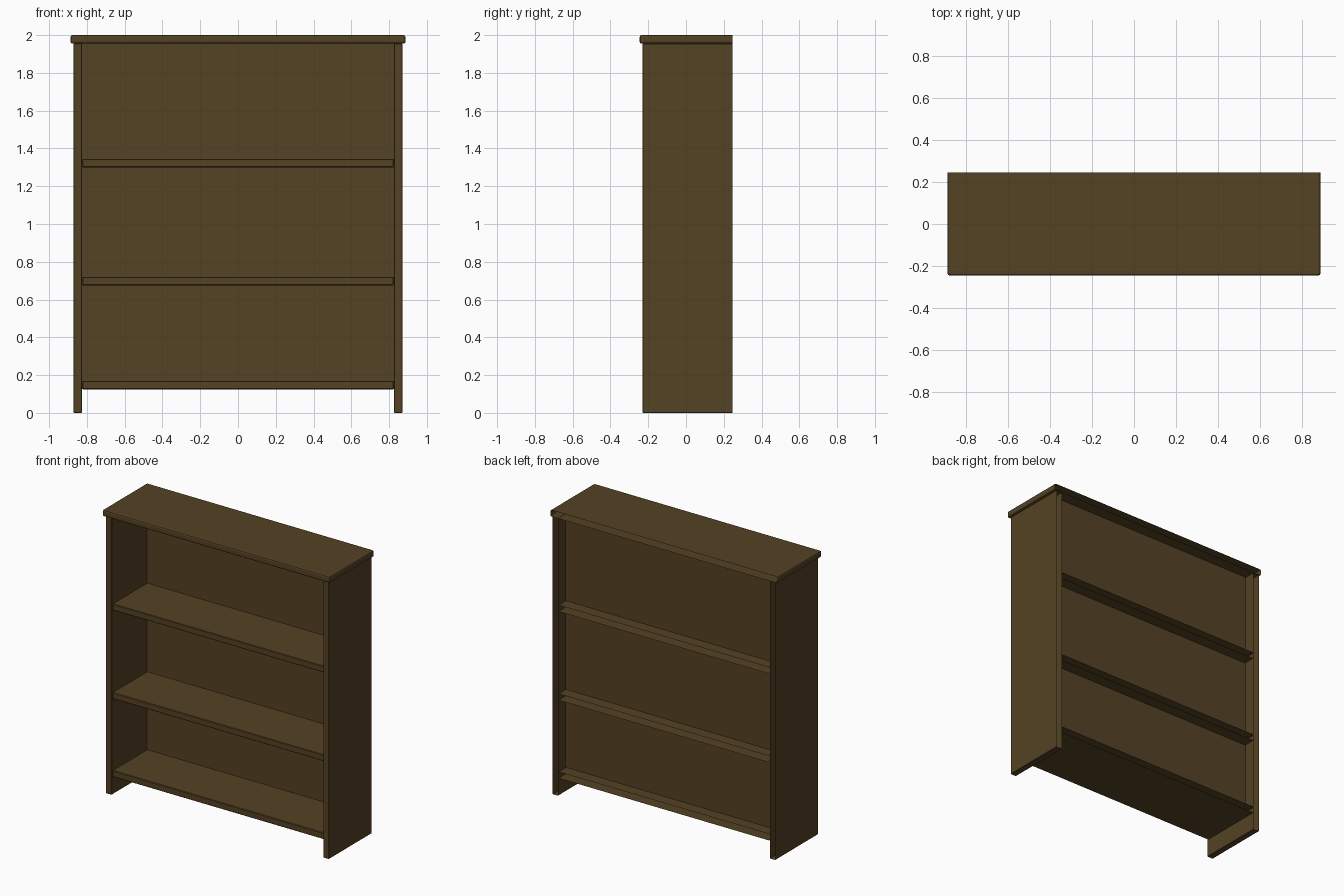
import bpy, bmesh

if "Cube" in bpy.data.objects:
    bpy.data.objects.remove(bpy.data.objects["Cube"])

# Single dark wood colour
wood = bpy.data.materials.new("dark_wood")
wood.diffuse_color = (0.090, 0.054, 0.018, 1)
wood.use_nodes = True
wood.node_tree.nodes["Principled BSDF"].inputs["Base Color"].default_value = wood.diffuse_color


def finish(name, bm):
    mesh = bpy.data.meshes.new(name)
    bm.to_mesh(mesh)
    bm.free()
    mesh.materials.append(wood)
    obj = bpy.data.objects.new(name, mesh)
    bpy.context.collection.objects.link(obj)
    return obj


def board(name, lo, hi, bevel, segments=1):
    """Softened board, left open along its hidden back edge (+y)."""
    bm = bmesh.new()
    bmesh.ops.create_cube(bm, size=1)
    for v in bm.verts:
        v.co = [lo[i] if v.co[i] < 0 else hi[i] for i in range(3)]
    bm.normal_update()
    back = [f for f in bm.faces if f.normal.y > 0.9]
    bmesh.ops.delete(bm, geom=back, context='FACES')
    edges = [e for e in bm.edges if len(e.link_faces) == 2]
    bmesh.ops.bevel(bm, geom=edges, offset=bevel, segments=segments,
                    profile=0.5, affect='EDGES', clamp_overlap=True)
    return finish(name, bm)


BACK = 0.245
INNER, OUTER = 0.825, 0.87

# Top slab with eased edges
board("top", (-0.887, -0.245, 1.955), (0.887, BACK, 2.0), 0.01, 2)

# Upright side panels
for side, x0, x1 in (("left", -OUTER, -INNER), ("right", INNER, OUTER)):
    board(side + "_side", (x0, -0.23, 0), (x1, BACK, 1.956), 0.003)

# Three shelves
for name, z in (("bottom", 0.125), ("middle", 0.675), ("upper", 1.30)):
    board(name + "_shelf", (-INNER, -0.222, z), (INNER, BACK, z + 0.045), 0.004)

# Thin inset back sheet
bm = bmesh.new()
bm.faces.new([bm.verts.new((x, 0.163, z)) for x, z in
              ((-INNER, 0.127), (INNER, 0.127), (INNER, 1.956), (-INNER, 1.956))])
finish("back_panel", bm)
